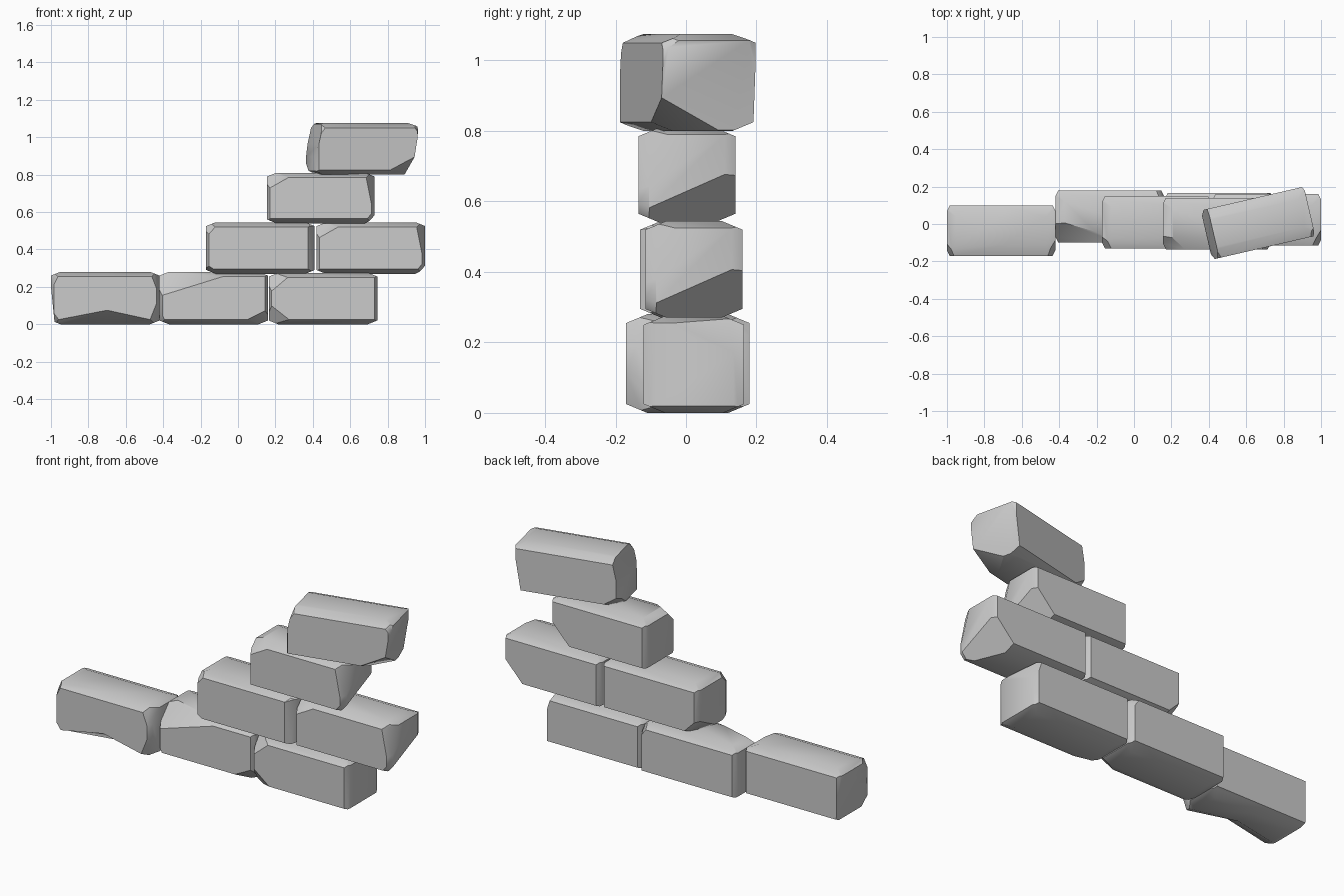
import bpy, bmesh, math
from mathutils import Vector, Matrix

cube = bpy.data.objects.get("Cube")
if cube:
    bpy.data.objects.remove(cube, do_unlink=True)

stone = bpy.data.materials.new("grey_stone")
stone.use_nodes = True
GREY = (0.6, 0.6, 0.6, 1)
stone.diffuse_color = GREY
stone.node_tree.nodes["Principled BSDF"].inputs["Base Color"].default_value = GREY


def chip(bm, half, side, depth):
    """Slice off an edge or corner; depth is measured from it along each axis."""
    normal = Vector([s / d if s else 0 for s, d in zip(side, depth)])
    corner = Vector([s * h for s, h in zip(side, half)])
    point = corner - normal / normal.length_squared
    bmesh.ops.bisect_plane(bm, geom=bm.verts[:] + bm.edges[:] + bm.faces[:], dist=1e-5,
                           plane_co=point, plane_no=normal, clear_outer=True)
    bmesh.ops.holes_fill(bm, edges=[e for e in bm.edges if e.is_boundary], sides=0)


def dent(bm, half, x, sy, sz, amount):
    """Widen a worn long edge around one point of its length."""
    bmesh.ops.bisect_plane(bm, geom=bm.verts[:] + bm.edges[:] + bm.faces[:], dist=1e-5,
                           plane_co=(x, 0, 0), plane_no=(1, 0, 0))
    for v in bm.verts:
        if abs(v.co.x - x) < 1e-4 and v.co.y * sy > 0 and v.co.z * sz > 0:
            if abs(v.co.y) > half.y - 1e-3:
                v.co.z -= sz * amount
            else:
                v.co.y -= sy * amount


def brick(name, low, high, chips, turn=0, dents=()):
    low, high = Vector(low), Vector(high)
    half = (high - low) / 2
    bm = bmesh.new()
    bmesh.ops.create_cube(bm, size=2, matrix=Matrix.Diagonal((*half, 1)))
    # worn edges all round
    for a in (-1, 1):
        for b in (-1, 1):
            chip(bm, half, (0, a, b), (1, .06, .025))
            chip(bm, half, (a, 0, b), (.05, 1, .02))
            chip(bm, half, (a, b, 0), (.015, .03, 1))
    # individual breakages
    for side, depth in chips:
        chip(bm, half, side, depth)
    for d in dents:
        dent(bm, half, *d)
    bmesh.ops.recalc_face_normals(bm, faces=bm.faces)
    mesh = bpy.data.meshes.new(name)
    bm.to_mesh(mesh)
    bm.free()
    mesh.materials.append(stone)
    ob = bpy.data.objects.new(name, mesh)
    ob.location = (low + high) / 2
    ob.rotation_euler.z = math.radians(turn)
    bpy.context.collection.objects.link(ob)
    bpy.ops.object.select_all(action='DESELECT')
    ob.select_set(True)
    bpy.context.view_layer.objects.active = ob
    bpy.ops.object.shade_smooth_by_angle(angle=math.radians(36))


# bottom course
brick("bottom_left_brick", (-1, -.17, 0), (-.42, .10, .28),
      [((1, -1, 1), (.05, .10, .13)), ((1, -1, -1), (.06, .10, .15)),
       ((-1, -1, 1), (.05, .08, .10)), ((-1, -1, -1), (.06, .09, .08)),
       ((-1, 0, -1), (.02, 1, .2))],
      dents=[(.01, -1, -1, .05)])
brick("bottom_middle_brick", (-.42, -.10, 0), (.16, .18, .28),
      [((-1, -1, 1), (.42, .12, .13)), ((1, -1, -1), (.16, .08, .08)),
       ((1, 1, 1), (.06, .08, .08)), ((-1, -1, -1), (.04, .07, .08))])
brick("bottom_right_brick", (.165, -.12, 0), (.745, .165, .275),
      [((1, 1, 1), (.04, .24, .12)), ((-1, -1, 1), (.13, .08, .11)),
       ((-1, -1, -1), (.14, .07, .11))])

# middle course
brick("middle_left_brick", (-.17, -.13, .27), (.41, .15, .545),
      [((1, -1, 0), (.035, .05, 1)), ((-1, -1, 1), (.07, .08, .08)),
       ((-1, -1, -1), (.08, .09, .05)), ((1, -1, 1), (.06, .07, .06)),
       ((-1, 1, -1), (.1, .2, .1))])
worn_end = [((1, 1, -1), (.14, .34, .15)), ((1, -1, 1), (.05, .09, .25)),
            ((1, -1, -1), (.06, .08, .07)), ((-1, -1, 1), (.16, .09, .09))]
brick("middle_right_brick", (.42, -.115, .27), (1, .16, .545), worn_end)

# upper course
brick("upper_brick", (.155, -.135, .54), (.73, .14, .81), worn_end)

# capping brick, set askew
brick("top_brick", (.38, -.13, .80), (.95, .14, 1.075),
      [((1, 0, -1), (.045, 1, .28)), ((1, -1, -1), (.21, .22, .11)),
       ((-1, 0, 1), (.04, 1, .18)), ((-1, -1, 1), (.07, .1, .09)),
       ((-1, 1, -1), (.12, .12, .08)), ((1, -1, 1), (.05, .07, .06))], turn=13)
